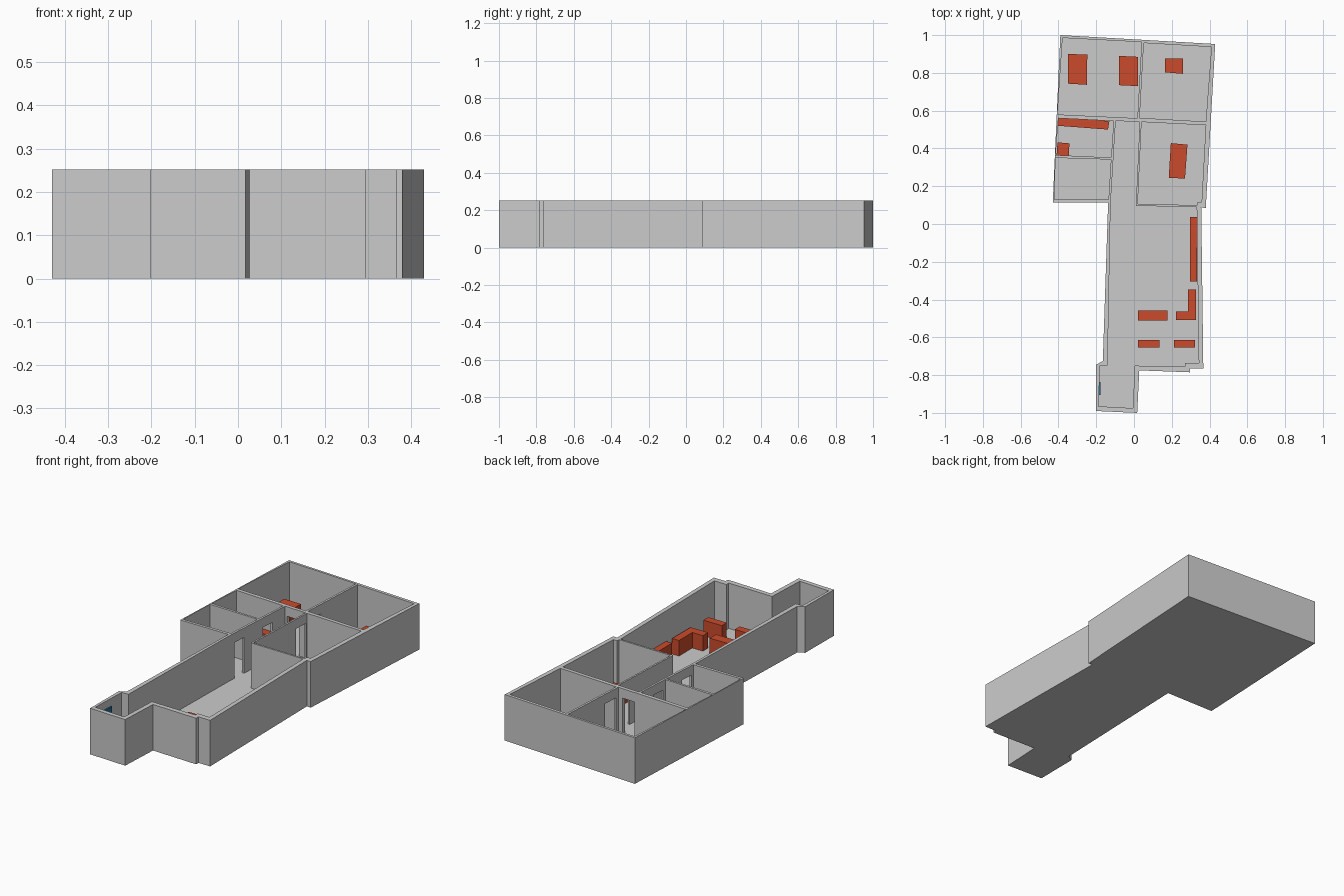
import bpy, bmesh

if "Cube" in bpy.data.objects:
    bpy.data.objects.remove(bpy.data.objects["Cube"])

HEIGHT, FLOOR, DOOR_TOP, BLOCK = 0.252, 0.004, 0.2, 0.085


def prism(name, polys, z0, z1, mat=None):
    """Extrude one or more plan polygons from z0 to z1 as one object."""
    bm = bmesh.new()
    for poly in polys:
        n = len(poly)
        low = [bm.verts.new((x, y, z0)) for x, y in poly]
        top = [bm.verts.new((x, y, z1)) for x, y in poly]
        bm.faces.new(low)
        bm.faces.new(top)
        for i in range(n):
            j = (i + 1) % n
            bm.faces.new((low[i], low[j], top[j], top[i]))
    bmesh.ops.recalc_face_normals(bm, faces=bm.faces)
    me = bpy.data.meshes.new(name)
    bm.to_mesh(me)
    bm.free()
    ob = bpy.data.objects.new(name, me)
    bpy.context.collection.objects.link(ob)
    if mat:
        me.materials.append(mat)
    return ob


def rect(x0, x1, y0, y1):
    return [(x0, y0), (x1, y0), (x1, y1), (x0, y1)]


def material(name, rgb):
    m = bpy.data.materials.new(name)
    m.diffuse_color = (*rgb, 1)
    m.use_nodes = True
    m.node_tree.nodes["Principled BSDF"].inputs["Base Color"].default_value = m.diffuse_color
    return m


def cut(ob, cutter):
    cutter.hide_render = True
    mod = ob.modifiers.new("cut", 'BOOLEAN')
    mod.operation, mod.solver, mod.object = 'DIFFERENCE', 'EXACT', cutter
    bpy.context.view_layer.objects.active = ob
    bpy.ops.object.modifier_apply(modifier=mod.name)
    bpy.data.objects.remove(cutter)


orange = material("furniture_orange", (0.6, 0.07, 0.025))
blue = material("door_blue", (0.02, 0.16, 0.32))

# Outer footprint of the apartment
outline = [(-.39, 1.0), (.43, .953), (.38, .085), (.356, .087), (.367, -.765),
           (.296, -.765), (.296, -.785), (.028, -.775), (.017, -1.0),
           (-.202, -.99), (-.2, -.745), (-.165, -.725), (-.137, .113), (-.43, .115)]
shell = prism("walls_and_floor", [outline], 0, HEIGHT)

# Room interiors
rooms = [
    [(-.378, .985), (.04, .963), (.018, .56), (-.405, .58)],
    [(.052, .958), (.41, .937), (.38, .542), (.03, .562)],
    [(.04, .54), (.38, .523), (.358, .117), (.335, .117), (.335, .1), (.02, .106)],
    [(-.4, .56), (-.108, .545), (-.121, .352), (-.415, .365)],
    [(-.415, .35), (-.122, .341), (-.135, .13), (-.422, .13)],
    [(-.097, .546), (.03, .54), (.01, .096), (.332, .09), (.343, -.735),
     (.27, -.735), (.27, -.755), (.004, -.75), (-.006, -.975), (-.188, -.965),
     (-.18, -.748), (-.14, -.748), (-.124, .105)],
]
cut(shell, prism("room_cutter", rooms, FLOOR, HEIGHT + .1))

# Door openings under lintels
doors = [rect(-.152, -.102, .145, .22), rect(-.137, -.087, .37, .445),
         rect(.008, .058, .45, .53), rect(-.085, -.01, .53, .59),
         rect(.0, .052, .58, .665)]
for d in doors:
    cut(shell, prism("door_cutter", [d], FLOOR, DOOR_TOP))

# Furniture blocks
furniture = {
    "bed_left": [(-.35, .9), (-.247, .897), (-.25, .737), (-.35, .743)],
    "bed_right": [(-.08, .89), (.02, .885), (.02, .73), (-.08, .735)],
    "corner_table": [(.163, .875), (.26, .875), (.26, .795), (.163, .803)],
    "wardrobe": [(-.4, .562), (-.13, .545), (-.138, .5), (-.404, .52)],
    "washstand": [(-.405, .432), (-.342, .427), (-.345, .358), (-.41, .363)],
    "bed_middle": [(.195, .428), (.283, .42), (.27, .24), (.184, .245)],
    "sideboard": rect(.297, .333, -.305, .038),
    "corner_sofa": [(.222, -.508), (.328, -.508), (.328, -.348), (.286, -.348),
                    (.286, -.463), (.222, -.463)],
    "dining_bench": rect(.022, .177, -.512, -.458),
    "counter_left": rect(.022, .134, -.655, -.613),
    "counter_right": rect(.212, .324, -.655, -.613),
}
for name, poly in furniture.items():
    prism(name, [poly], FLOOR, FLOOR + BLOCK, orange)

# Entrance door panel
prism("entrance_door", [rect(-.19, -.177, -.905, -.837)], FLOOR, .21, blue)
